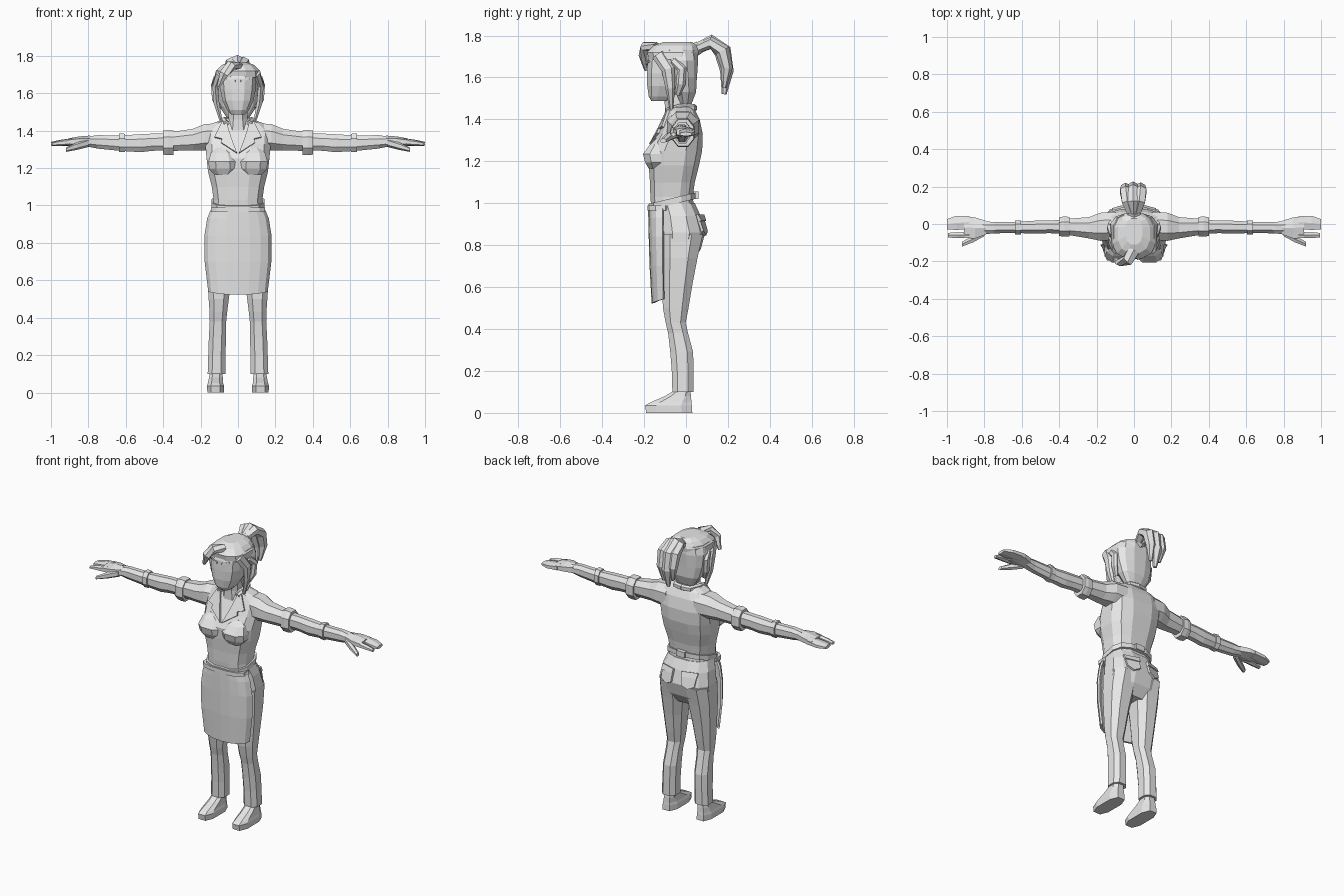
import bpy, bmesh, math
from mathutils import Vector
from mathutils.bvhtree import BVHTree

grey = bpy.data.materials.new("light_grey")
grey.diffuse_color = (0.8, 0.8, 0.8, 1)


def make(name, verts, faces, thick=0):
    me = bpy.data.meshes.new(name)
    me.from_pydata(verts, [], faces)
    bm = bmesh.new()
    bm.from_mesh(me)
    bmesh.ops.recalc_face_normals(bm, faces=bm.faces)
    bm.to_mesh(me)
    bm.free()
    me.materials.append(grey)
    ob = bpy.data.objects.new(name, me)
    bpy.context.collection.objects.link(ob)
    if thick:
        mod = ob.modifiers.new("thickness", "SOLIDIFY")
        mod.thickness = thick
        mod.offset = 0
    return ob


def loft(name, rings):
    n = len(rings[0])
    verts = [p for r in rings for p in r]
    faces = [(i * n + j, i * n + (j + 1) % n, (i + 1) * n + (j + 1) % n, (i + 1) * n + j)
             for i in range(len(rings) - 1) for j in range(n)]
    faces += [tuple(range(n)), tuple(range(len(verts) - n, len(verts)))]
    return make(name, verts, faces)


def outline(n, e):
    out = []
    for k in range(n):
        a = 2 * math.pi * (k + 0.5) / n
        c, s = math.cos(a), math.sin(a)
        out.append((math.copysign(abs(c) ** e, c), math.copysign(abs(s) ** e, s)))
    m = max(abs(c) for c, s in out)
    return [(c / m, s / m) for c, s in out]


# Upright part: rows are (z, centre x, half width, front y, back y)
def upright(name, rows, n=12, e=0.8, side=1, tilt=0):
    rings = []
    for z, cx, rx, yf, yb in rows:
        ring = []
        for c, s in outline(n, e):
            y = (yf + yb) / 2 + s * (yb - yf) / 2
            ring.append((side * (cx + rx * c), y, z + tilt * y))
        rings.append(ring)
    return loft(name, rings)


# Sideways part: rows are (x, centre y, centre z, half depth, half height)
def sideways(name, rows, side, n=8):
    return loft(name, [[(side * x, y + ry * c, z + rz * s) for c, s in outline(n, 0.9)]
                       for x, y, z, ry, rz in rows])


# Hair lock along a path: points are (x, y, z, half width, half thickness)
def lock(name, pts, n=6):
    rings = []
    for i, (x, y, z, w, t) in enumerate(pts):
        a, b = pts[max(i - 1, 0)], pts[min(i + 1, len(pts) - 1)]
        d = (Vector(b[:3]) - Vector(a[:3])).normalized()
        u = Vector((1, 0, 0))
        u = (u - d * d.dot(u)).normalized()
        v = d.cross(u)
        rings.append([Vector((x, y, z)) + u * w * c + v * t * s for c, s in outline(n, 1)])
    return loft(name, rings)


# Thin plate laid on the front (-1) or back (1) of another part
def plate(name, target, pts, face, lift=0.008):
    me = target.data
    tree = BVHTree.FromPolygons([v.co for v in me.vertices], [p.vertices[:] for p in me.polygons])
    verts = []
    for x, z in pts:
        hit = tree.ray_cast(Vector((x, face, z)), Vector((0, -face, 0)))[0]
        verts.append((x, (hit.y if hit else face * 0.08) + face * lift, z))
    return make(name, verts, [tuple(range(len(verts)))], 0.012)


# Torso, pelvis, belt
torso = upright("torso", [
    (0.97, 0, 0.135, -0.165, 0.04), (1.03, 0, 0.13, -0.17, 0.032), (1.10, 0, 0.14, -0.172, 0.042),
    (1.18, 0, 0.16, -0.178, 0.062), (1.25, 0, 0.168, -0.18, 0.077), (1.33, 0, 0.175, -0.135, 0.08),
    (1.40, 0, 0.18, -0.1, 0.065), (1.44, 0, 0.135, -0.085, 0.045), (1.465, 0, 0.065, -0.08, 0.02)], e=0.7)
pelvis = upright("pelvis", [
    (0.72, 0, 0.15, -0.11, 0.03), (0.78, 0, 0.168, -0.13, 0.07), (0.86, 0, 0.17, -0.14, 0.092),
    (0.94, 0, 0.155, -0.145, 0.07), (1.0, 0, 0.135, -0.155, 0.042)])
upright("belt", [(z, 0, 0.141, -0.178, 0.046) for z in (1.01, 1.04)], e=0.7, tilt=0.24)
upright("belt_knot", [(1.02, 0, 0.03, 0.03, 0.06), (1.055, 0, 0.03, 0.03, 0.06)], n=4)

# Apron curved round the front
verts, cols = [], 8
rows = [(0.985, 0.137, -0.175), (0.93, 0.16, -0.174), (0.84, 0.175, -0.172),
        (0.7, 0.174, -0.168), (0.545, 0.155, -0.158)]
for z, w, y in rows:
    for k in range(cols + 1):
        a = math.radians(85) * (2 * k / cols - 1)
        sag = 0.022 * math.cos(a) if z < 0.6 else 0
        verts.append((w * math.sin(a), -0.095 + (y + 0.095) * math.cos(a) ** 0.7, z - sag))
q = cols + 1
make("apron", verts, [(i * q + j, i * q + j + 1, i * q + q + j + 1, i * q + q + j)
                      for i in range(len(rows) - 1) for j in range(cols)], 0.012)
upright("apron_waistband", [(0.965, 0, 0.145, -0.184, -0.06), (0.99, 0, 0.143, -0.184, -0.06)], e=0.7)

for s, tag in ((1, "left"), (-1, "right")):
    # Bust, lapels, back pockets
    upright(tag + "_bust", [
        (1.165, 0.08, 0.045, -0.178, -0.1), (1.195, 0.08, 0.075, -0.195, -0.08),
        (1.235, 0.082, 0.076, -0.205, -0.08), (1.28, 0.085, 0.06, -0.172, -0.08),
        (1.31, 0.085, 0.03, -0.14, -0.08)], n=8, side=s)
    plate(tag + "_lapel", torso, [(s * x, z) for x, z in (
        (0.005, 1.28), (0.035, 1.36), (0.062, 1.45), (0.085, 1.445), (0.125, 1.365),
        (0.085, 1.355), (0.09, 1.335))], -1)
    plate(tag + "_back_pocket", pelvis, [(s * x, z) for x, z in (
        (0.03, 0.94), (0.12, 0.94), (0.115, 0.865), (0.075, 0.845), (0.035, 0.865))], 1)
    plate(tag + "_pocket_flap", pelvis, [(s * x, z) for x, z in (
        (0.028, 0.945), (0.124, 0.945), (0.122, 0.915), (0.03, 0.915))], 1, 0.014)
    lock(tag + "_collar", [(s * 0.062, -0.095, 1.44, 0.014, 0.012), (s * 0.075, -0.03, 1.455, 0.014, 0.016),
                           (s * 0.05, 0.03, 1.455, 0.014, 0.016), (0, 0.04, 1.455, 0.012, 0.016)])

    # Trouser legs and shoes
    upright(tag + "_leg", [
        (0.10, 0.115, 0.047, -0.065, 0.036), (0.2, 0.113, 0.046, -0.068, 0.036),
        (0.29, 0.11, 0.046, -0.075, 0.034), (0.38, 0.107, 0.044, -0.085, 0.01),
        (0.43, 0.105, 0.047, -0.097, -0.002), (0.5, 0.103, 0.054, -0.11, 0.012),
        (0.62, 0.1, 0.065, -0.115, 0.032), (0.74, 0.093, 0.078, -0.122, 0.055),
        (0.85, 0.088, 0.08, -0.13, 0.08)], n=8, side=s)
    upright(tag + "_ankle", [(0.07, 0.117, 0.033, -0.06, 0.02), (0.12, 0.115, 0.035, -0.05, 0.02)], n=8, side=s)
    upright(tag + "_shoe", [
        (0, 0.12, 0.044, -0.19, 0.03), (0.035, 0.12, 0.045, -0.195, 0.028),
        (0.05, 0.12, 0.041, -0.17, 0.026), (0.08, 0.118, 0.037, -0.1, 0.024),
        (0.108, 0.117, 0.033, -0.055, 0.02)], n=8, e=0.7, side=s)

    # Sleeve, rolled cuff, forearm, glove edge, wrist
    sideways(tag + "_sleeve", [
        (0.10, -0.01, 1.365, 0.075, 0.075), (0.18, -0.015, 1.365, 0.075, 0.07),
        (0.24, -0.02, 1.352, 0.057, 0.058), (0.36, -0.015, 1.342, 0.042, 0.05)], s)
    sideways(tag + "_cuff", [(0.345, -0.014, 1.336, 0.052, 0.066), (0.375, -0.014, 1.337, 0.054, 0.068),
                             (0.4, -0.014, 1.336, 0.05, 0.064)], s)
    sideways(tag + "_forearm", [
        (0.39, -0.015, 1.34, 0.036, 0.045), (0.46, -0.015, 1.338, 0.034, 0.046),
        (0.52, -0.017, 1.333, 0.035, 0.048), (0.63, -0.018, 1.333, 0.03, 0.041),
        (0.75, -0.02, 1.34, 0.03, 0.036), (0.81, -0.02, 1.342, 0.036, 0.026)], s)
    sideways(tag + "_glove_edge", [(0.605, -0.018, 1.335, 0.037, 0.048), (0.635, -0.018, 1.336, 0.038, 0.05)], s)

    # Hand with forefinger, joined fingers, thumb
    sideways(tag + "_palm", [
        (0.79, -0.02, 1.343, 0.036, 0.027), (0.85, -0.021, 1.343, 0.056, 0.023),
        (0.91, -0.017, 1.34, 0.058, 0.016)], s, 6)
    sideways(tag + "_fingers", [(0.88, 0.008, 1.34, 0.034, 0.018), (0.95, 0.006, 1.334, 0.038, 0.015),
                                (1.0, -0.001, 1.33, 0.027, 0.009)], s, 6)
    sideways(tag + "_forefinger", [(0.88, -0.058, 1.34, 0.017, 0.017), (0.95, -0.059, 1.334, 0.016, 0.013),
                                   (0.995, -0.06, 1.328, 0.012, 0.008)], s, 6)
    sideways(tag + "_thumb", [(0.80, -0.045, 1.335, 0.02, 0.02), (0.86, -0.08, 1.318, 0.018, 0.018),
                              (0.92, -0.108, 1.298, 0.013, 0.01)], s, 6)

    # Side locks and hair loop over the ear
    lock(tag + "_side_lock", [
        (s * 0.1, -0.13, 1.71, 0.018, 0.03), (s * 0.122, -0.085, 1.64, 0.015, 0.028),
        (s * 0.115, -0.075, 1.55, 0.015, 0.02), (s * 0.09, -0.07, 1.45, 0.007, 0.008)])
    lock(tag + "_ear_lock", [
        (s * 0.115, -0.06, 1.68, 0.015, 0.018), (s * 0.13, -0.02, 1.64, 0.014, 0.02),
        (s * 0.125, -0.025, 1.57, 0.014, 0.02), (s * 0.1, -0.04, 1.52, 0.012, 0.012)])

# Neck and head
upright("neck", [(1.40, 0, 0.06, -0.1, 0.01), (1.46, 0, 0.05, -0.1, 0.0), (1.54, 0, 0.05, -0.11, 0.0)], n=8)
head = upright("head", [
    (1.487, 0, 0.038, -0.165, -0.08), (1.51, 0, 0.058, -0.178, -0.04), (1.56, 0, 0.083, -0.185, 0.0),
    (1.62, 0, 0.095, -0.186, 0.02), (1.68, 0, 0.098, -0.184, 0.03), (1.73, 0, 0.09, -0.165, 0.03)], e=0.75)
for s, tag in ((1, "left"), (-1, "right")):
    plate(tag + "_brow", head, [(s * x, z) for x, z in (
        (0.015, 1.66), (0.06, 1.674), (0.06, 1.682), (0.015, 1.67))], -1, 0.002)

# Hair, forelock, ponytail
upright("back_hair", [
    (1.47, 0, 0.06, -0.03, 0.025), (1.53, 0, 0.1, -0.055, 0.048), (1.60, 0, 0.12, -0.075, 0.052),
    (1.68, 0, 0.126, -0.11, 0.058), (1.73, 0, 0.11, -0.14, 0.055)])
upright("hair_cap", [
    (1.685, 0, 0.122, -0.178, 0.055), (1.72, 0, 0.118, -0.185, 0.06), (1.752, 0, 0.085, -0.155, 0.05),
    (1.768, 0, 0.045, -0.11, 0.03)])
lock("forelock", [
    (0.0, -0.14, 1.745, 0.03, 0.02), (-0.035, -0.195, 1.75, 0.028, 0.018),
    (-0.075, -0.205, 1.705, 0.024, 0.018), (-0.105, -0.19, 1.635, 0.008, 0.008)])
lock("hair_tie", [(0, 0.02, 1.72, 0.035, 0.03), (0, 0.065, 1.745, 0.03, 0.026)])
for name, dx, k in (("ponytail", -0.005, 1), ("ponytail_left_lock", 0.035, 0.86), ("ponytail_right_lock", -0.045, 0.8)):
    lock(name, [(dx * f, y, 1.74 + (z - 1.74) * k, w * k, t * k) for f, y, z, w, t in (
        (0.2, 0.045, 1.735, 0.025, 0.022), (0.8, 0.12, 1.77, 0.036, 0.03), (1, 0.175, 1.725, 0.036, 0.036),
        (1, 0.195, 1.63, 0.03, 0.028), (0.8, 0.182, 1.52, 0.01, 0.01))])
